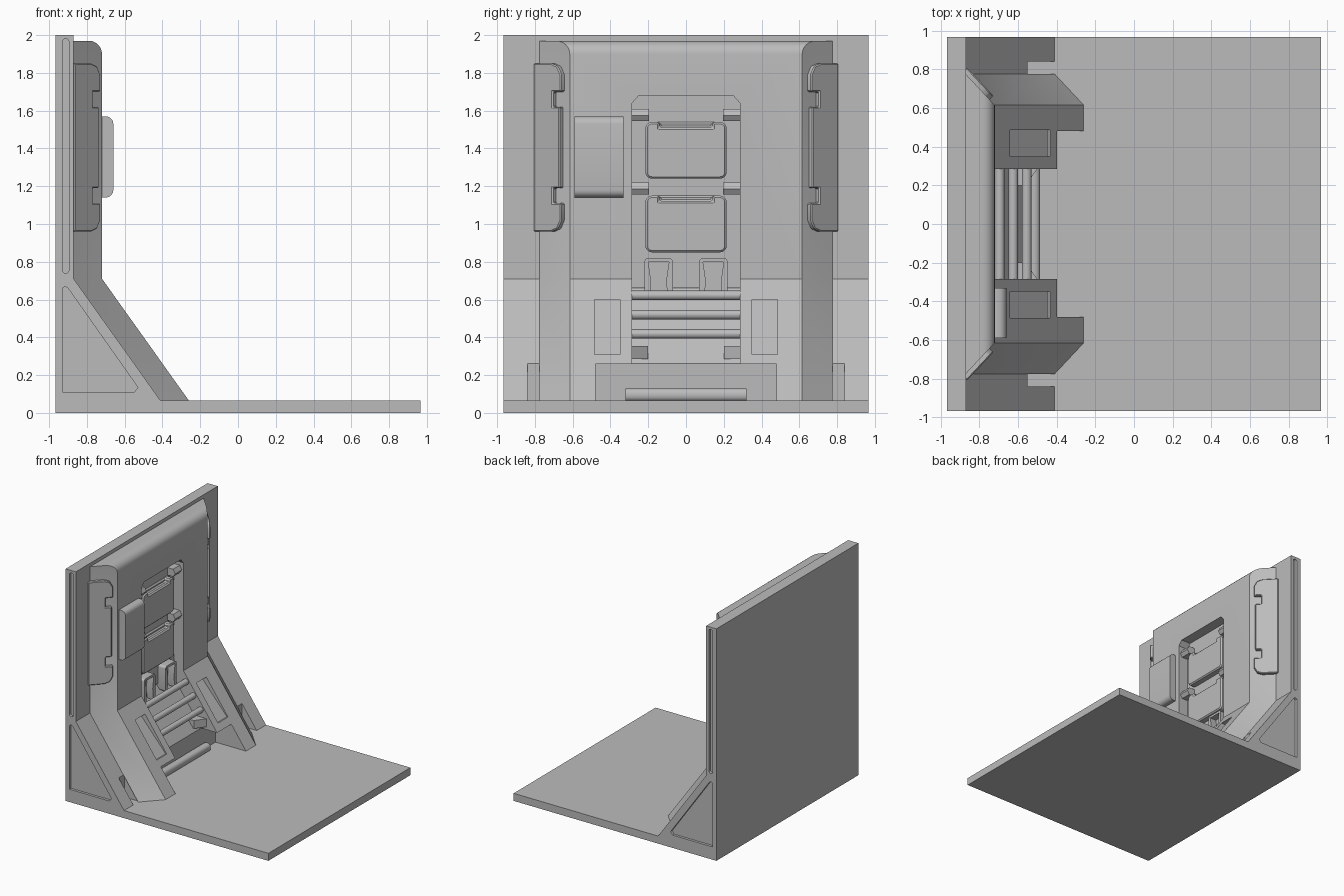
import bpy, bmesh, math
from mathutils import Matrix

cube = bpy.data.objects.get("Cube")
if cube:
    bpy.data.objects.remove(cube, do_unlink=True)

grey = bpy.data.materials.new("plain_grey")
grey.use_nodes = True
grey.diffuse_color = (0.5, 0.5, 0.5, 1)
grey.node_tree.nodes["Principled BSDF"].inputs["Base Color"].default_value = (0.5, 0.5, 0.5, 1)


def finish(name, bm):
    bmesh.ops.recalc_face_normals(bm, faces=bm.faces[:])
    mesh = bpy.data.meshes.new(name)
    bm.to_mesh(mesh)
    bm.free()
    mesh.materials.append(grey)
    ob = bpy.data.objects.new(name, mesh)
    bpy.context.collection.objects.link(ob)
    return ob


def prism(name, pts, axis, a, b, matrix=None):
    """Extrude a 2D outline along an axis from a to b."""
    place = {"x": lambda p, d: (d, p[0], p[1]),
             "y": lambda p, d: (p[0], d, p[1]),
             "z": lambda p, d: (p[0], p[1], d)}[axis]
    bm = bmesh.new()
    ends = [[bm.verts.new(place(p, d)) for p in pts] for d in (a, b)]
    for ring in ends:
        bm.faces.new(ring)
    for i in range(len(pts)):
        j = (i + 1) % len(pts)
        bm.faces.new((ends[0][i], ends[0][j], ends[1][j], ends[1][i]))
    if matrix:
        bm.transform(matrix)
    return finish(name, bm)


def rect(u0, v0, u1, v1, r=0, seg=5):
    """Outline of a rectangle, with rounded corners if r is set."""
    if not r:
        return [(u0, v0), (u1, v0), (u1, v1), (u0, v1)]
    pts = []
    corners = [(u1 - r, v1 - r), (u0 + r, v1 - r), (u0 + r, v0 + r), (u1 - r, v0 + r)]
    for k, (cu, cv) in enumerate(corners):
        for i in range(seg + 1):
            t = math.pi / 2 * (k + i / seg)
            pts.append((cu + r * math.cos(t), cv + r * math.sin(t)))
    return pts


def apply(ob, mod):
    with bpy.context.temp_override(object=ob, active_object=ob, selected_objects=[ob]):
        bpy.ops.object.modifier_apply(modifier=mod.name)


def cut(ob, *args):
    """Subtract a prism from an object."""
    cutter = prism("cutter", *args)
    mod = ob.modifiers.new("cut", "BOOLEAN")
    mod.operation, mod.solver, mod.object = "DIFFERENCE", "EXACT", cutter
    apply(ob, mod)
    bpy.data.objects.remove(cutter, do_unlink=True)


def bevel(ob, width, seg=1):
    mod = ob.modifiers.new("bevel", "BEVEL")
    mod.width, mod.segments, mod.limit_method = width, seg, "ANGLE"
    apply(ob, mod)


parts = []

# Frame: base plate, upright wall and the sloped foot between them
frame = prism("frame", [(-.967, 0), (.967, 0), (.967, .065), (-.41, .065),
                        (-.87, .71), (-.87, 2), (-.967, 2)], "y", -.967, .967)
triangle = [(-.93, .11), (-.55, .11), (-.53, .135), (-.9, .66), (-.915, .67), (-.93, .66)]
for s in (1, -1):
    cut(frame, rect(-.93, .74, -.895, 1.98, .016), "y", s * .945, s * 1.1)
    cut(frame, triangle, "y", s * .945, s * 1.1)
    cut(frame, rect(-.55, .065, -.3, .4), "y", s * .76, s * .84)
cut(frame, rect(-.55, .065, -.3, .4), "y", -.48, .48)
parts.append(frame)

# Raised body: trapezoid section running down the wall and the slope
bm = bmesh.new()
rings = []
for shift, z in ((0, 1.97), (0, .71), (.46, .065)):
    rings.append([bm.verts.new((x + shift, y, z)) for x, y in
                  ((-.87, -.775), (-.72, -.615), (-.72, .615), (-.87, .775))])
bm.faces.new(rings[0])
bm.faces.new(rings[2])
for lo, hi in zip(rings, rings[1:]):
    for i in range(4):
        j = (i + 1) % 4
        bm.faces.new((lo[i], lo[j], hi[j], hi[i]))
top_edge = bm.edges.get((rings[0][1], rings[0][2]))
bmesh.ops.bevel(bm, geom=[top_edge], offset=.07, segments=6, profile=.5, affect="EDGES")
body = finish("raised_body", bm)
cut(body, [(-.285, .6), (.285, .6), (.285, 1.64), (.25, 1.68), (-.25, 1.68), (-.285, 1.64)],
    "x", -.81, -.5)
cut(body, rect(-1, -.1, 0, .66), "y", -.285, .285)
cut(body, rect(-.55, -.1, 0, .26), "y", -.48, .48)
for s in (1, -1):
    cut(body, [(-.7, .6), (-.3, .6), (-.3, .31), (-.445, .31)], "y", s * .35, s * .485)
parts.append(body)

# Side box with rounded front
parts.append(prism("side_box", rect(-.76, 1.14, -.66, 1.57, .04), "y", -.59, -.33))

# Two panels with a notched top edge, and their side brackets
for name, z in (("upper", 1.24), ("lower", .85)):
    panel = prism(name + "_panel", rect(-.215, z, .215, z + .3, .035), "x", -.82, -.755)
    cut(panel, [(-.14, z + .27), (.14, z + .27), (.15, z + .4), (-.15, z + .4)], "x", -.795, -.7)
    bevel(panel, .01)
    parts.append(panel)
    for s in (1, -1):
        parts.append(prism(name + "_bracket", [(-.82, z + .305), (-.755, z + .305),
                     (-.735, z + .335), (-.755, z + .37), (-.82, z + .37)], "y", s * .195, s * .29))

# Two small hollow clips under the panels
for s in (1, -1):
    c = s * .145
    clip = prism("clip", rect(c - .075, .6, c + .075, .82, .02), "x", -.83, -.74)
    cut(clip, [(c - .05, .58), (c + .05, .58), (c + .04, .7), (c + .055, .8), (c - .055, .8),
               (c - .04, .7)], "x", -.8, -.6)
    parts.append(clip)

# Cross rods in the sloped opening
for i in range(3):
    x, z = -.695 + .07 * i, .622 - .102 * i
    parts.append(prism("cross_rod", rect(x - .025, z - .025, x + .025, z + .025, .0249), "y", -.29, .29))
parts.append(prism("foot_rod", rect(-.555, .06, -.485, .13, .03), "y", -.32, .32))

# Corner braces at the foot of the opening
for s in (1, -1):
    brace = [(-.62, s * .2), (-.56, s * .2), (-.49, s * .3), (-.62, s * .3)]
    parts.append(prism("corner_brace", brace, "z", .285, .355))

# Notched clamp plates on the slanted sides
half = [(-.02, 1.405), (-.02, .96), (.11, .96), (.155, .975), (.18, 1.02), (.18, 1.11),
        (.12, 1.11), (.12, 1.19), (.17, 1.19), (.17, 1.405)]
outline = half + [(t, 2.81 - z) for t, z in half[-2:0:-1]]
for s in (1, -1):
    m = Matrix(((.73, .684, 0, -.87), (s * .684, s * -.73, 0, s * .775), (0, 0, 1, 0), (0, 0, 0, 1)))
    plate = prism("clamp_plate", outline, "x", -.02, .028, m)
    bevel(plate, .006)
    parts.append(plate)

# Smooth the rounded surfaces and keep hard edges
for ob in bpy.context.selected_objects:
    ob.select_set(False)
for ob in parts:
    ob.select_set(True)
bpy.context.view_layer.objects.active = frame
bpy.ops.object.shade_smooth_by_angle(angle=math.radians(30))
